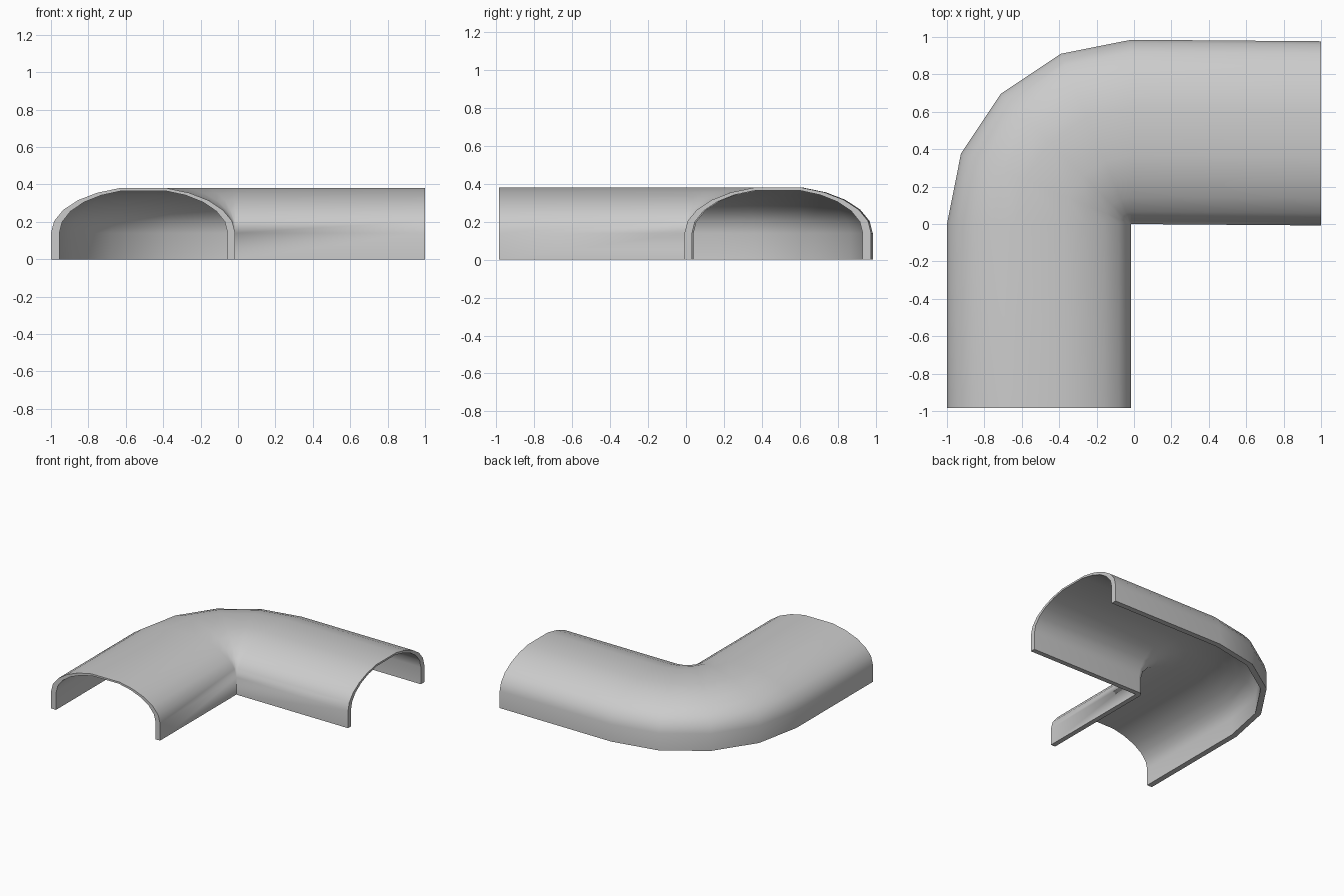
import bpy, bmesh
from math import sin, cos, radians

if "Cube" in bpy.data.objects:
    bpy.data.objects.remove(bpy.data.objects["Cube"])

WIDTH, SIDE, RISE = 0.985, 0.14, 0.2485


def arch(inset_near, inset_far, drop):
    """Flattened arch as (distance from inside corner, height) points."""
    mid = (inset_near + WIDTH - inset_far) / 2
    half = (WIDTH - inset_far - inset_near) / 2
    angles = [0, 15, 30, 45, 60, 75, 105, 120, 135, 150, 165, 180]
    pts = [(mid - half * cos(radians(a)), SIDE + (RISE - drop) * sin(radians(a)))
           for a in angles]
    return [(inset_near, 0)] + pts + [(WIDTH - inset_far, 0)]


# Closed wall section: outer arch, then inner arch reversed
section = arch(0, 0, 0) + arch(0.04, 0.045, 0.015)[::-1]

# Stations: origin of the section and its outward direction
px, py = -0.015, 0.0
stations = [(px, -0.985, 180)]
stations += [(px, py, 180 - 22.5 * i) for i in range(5)]
stations += [(1.0, -0.008, 90)]

# Sweep the section around the corner
bm = bmesh.new()
rings = []
for x, y, a in stations:
    dx, dy = cos(radians(a)), sin(radians(a))
    rings.append([bm.verts.new((x + dx * u, y + dy * u, z)) for u, z in section])
n = len(section)
for r0, r1 in zip(rings, rings[1:]):
    for i in range(n):
        j = (i + 1) % n
        bm.faces.new((r0[i], r0[j], r1[j], r1[i]))

# Rims closing both open ends
for ring in (rings[0], rings[-1]):
    for i in range(n // 2 - 1):
        bm.faces.new((ring[i], ring[i + 1], ring[n - 2 - i], ring[n - 1 - i]))

# Collapse the pivot where all bend sections meet
bmesh.ops.remove_doubles(bm, verts=bm.verts, dist=0.0005)
bmesh.ops.recalc_face_normals(bm, faces=bm.faces)

mesh = bpy.data.meshes.new("pipe_cover_elbow")
bm.to_mesh(mesh)
bm.free()
elbow = bpy.data.objects.new("pipe_cover_elbow", mesh)
bpy.context.collection.objects.link(elbow)
bpy.context.view_layer.objects.active = elbow
elbow.select_set(True)
bpy.ops.object.shade_smooth_by_angle(angle=radians(40))
